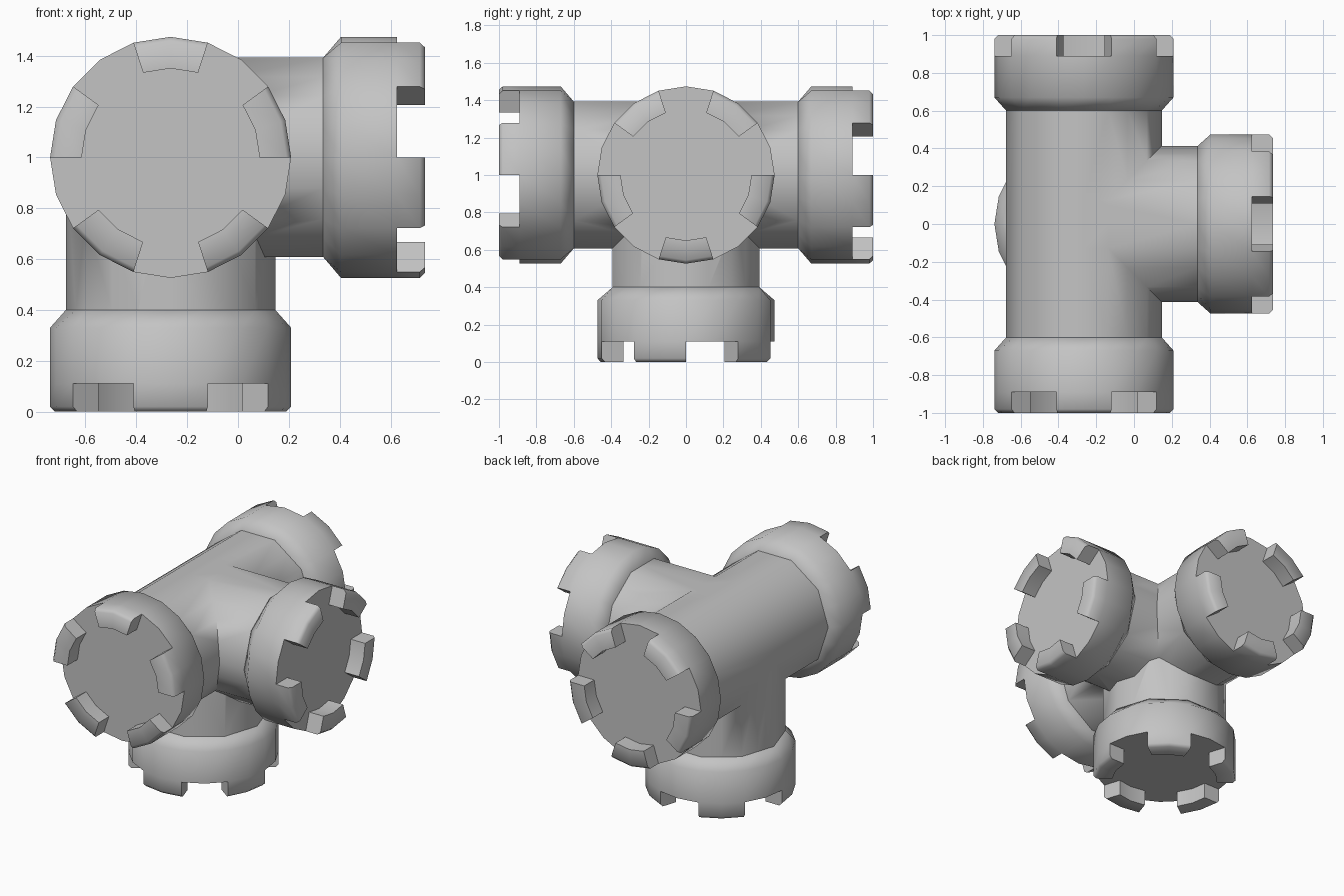
import bpy, bmesh
from math import cos, sin, pi, radians
from mathutils import Vector, Matrix

if "Cube" in bpy.data.objects:
    bpy.data.objects.remove(bpy.data.objects["Cube"])

HUB = Vector((-0.265, 0, 1.0))   # where the pipe axes meet
PIPE, COLLAR, BORE = 0.412, 0.474, 0.35
NECK, RIM = 0.6, 0.89            # distances from the hub
SIDES = 20

grey = bpy.data.materials.new("plain grey")
grey.use_nodes = True
grey.diffuse_color = (0.55, 0.55, 0.55, 1)
grey.node_tree.nodes["Principled BSDF"].inputs["Base Color"].default_value = grey.diffuse_color


def frame(axis, up):
    """Matrix whose z runs along axis and whose y runs along up, at the hub."""
    axis, up = Vector(axis), Vector(up)
    rot = Matrix((up.cross(axis), up, axis)).transposed()
    return Matrix.Translation(HUB) @ rot.to_4x4()


def add_ring(bm, radius, z, flat=1.0):
    """Ring of points; every second one is pulled in by flat."""
    pts = []
    for i in range(SIDES):
        r = radius * (flat if i % 2 else 1)
        a = 2 * pi * i / SIDES
        pts.append(bm.verts.new((r * cos(a), r * sin(a), z)))
    return pts


def bridge(bm, a, b):
    n = len(a)
    return [bm.faces.new((a[i], a[(i + 1) % n], b[(i + 1) % n], b[i])) for i in range(n)]


def finish(bm, name, matrix):
    bmesh.ops.recalc_face_normals(bm, faces=bm.faces)
    bm.transform(matrix)
    mesh = bpy.data.meshes.new(name)
    bm.to_mesh(mesh)
    bm.free()
    mesh.materials.append(grey)
    obj = bpy.data.objects.new(name, mesh)
    bpy.context.collection.objects.link(obj)
    return obj


def smooth(obj):
    bpy.ops.object.select_all(action='DESELECT')
    obj.select_set(True)
    bpy.context.view_layer.objects.active = obj
    bpy.ops.object.shade_smooth_by_angle(angle=radians(60))


def pipe(name, matrix, start):
    """Ten-sided straight pipe."""
    bm = bmesh.new()
    a = add_ring(bm, PIPE, start, cos(pi / 10))
    b = add_ring(bm, PIPE, NECK, cos(pi / 10))
    bridge(bm, a, b)
    bm.faces.new(a[::-1])
    bm.faces.new(b)
    bmesh.ops.dissolve_limit(bm, angle_limit=0.01, verts=bm.verts, edges=bm.edges)
    return finish(bm, name, matrix)


def push(bm, faces, height):
    """Extrude a tooth along the axis and return its new top faces and points."""
    out = bmesh.ops.extrude_face_region(bm, geom=faces)["geom"]
    bmesh.ops.delete(bm, geom=faces, context='FACES_ONLY')
    verts = [g for g in out if isinstance(g, bmesh.types.BMVert)]
    bmesh.ops.translate(bm, verts=verts, vec=(0, 0, height))
    return [g for g in out if isinstance(g, bmesh.types.BMFace)], verts


def collar(name, matrix):
    """Flared, closed socket with five teeth round its rim."""
    bm = bmesh.new()
    rings = [add_ring(bm, PIPE, NECK, cos(pi / 10)),
             add_ring(bm, COLLAR, 0.67), add_ring(bm, COLLAR, RIM)]
    bore = add_ring(bm, BORE, RIM)
    bm.faces.new(rings[0][::-1])
    bridge(bm, rings[0], rings[1])
    bridge(bm, rings[1], rings[2])
    lip = bridge(bm, rings[2], bore)
    bm.faces.new(bore)
    bmesh.ops.recalc_face_normals(bm, faces=bm.faces)
    # Teeth, each two segments wide, with a chamfered outer edge
    for i in range(0, SIDES, 4):
        faces, verts = push(bm, lip[i:i + 2], 0.09)
        faces, verts = push(bm, faces, 0.02)
        for v in verts:
            if v.co.xy.length > 0.4:
                v.co.xy *= 0.96
    smooth(finish(bm, name, matrix))


front = frame((0, -1, 0), (0, 0, 1))
back = frame((0, 1, 0), (0, 0, -1))
side = frame((1, 0, 0), (0, 0, -1))
down = frame((0, 0, -1), (0, -1, 0))

# Pipes merged into one body
body = pipe("pipe_body", front, -NECK)
for branch in (pipe("side_branch", side, 0), pipe("lower_branch", down, 0)):
    mod = body.modifiers.new("union", 'BOOLEAN')
    mod.operation, mod.solver, mod.object = 'UNION', 'EXACT', branch
    bpy.context.view_layer.objects.active = body
    bpy.ops.object.modifier_apply(modifier=mod.name)
    bpy.data.objects.remove(branch)
smooth(body)

# Toothed collars on the four open ends
for name, matrix in (("front_collar", front), ("back_collar", back),
                     ("left_collar", side), ("lower_collar", down)):
    collar(name, matrix)
